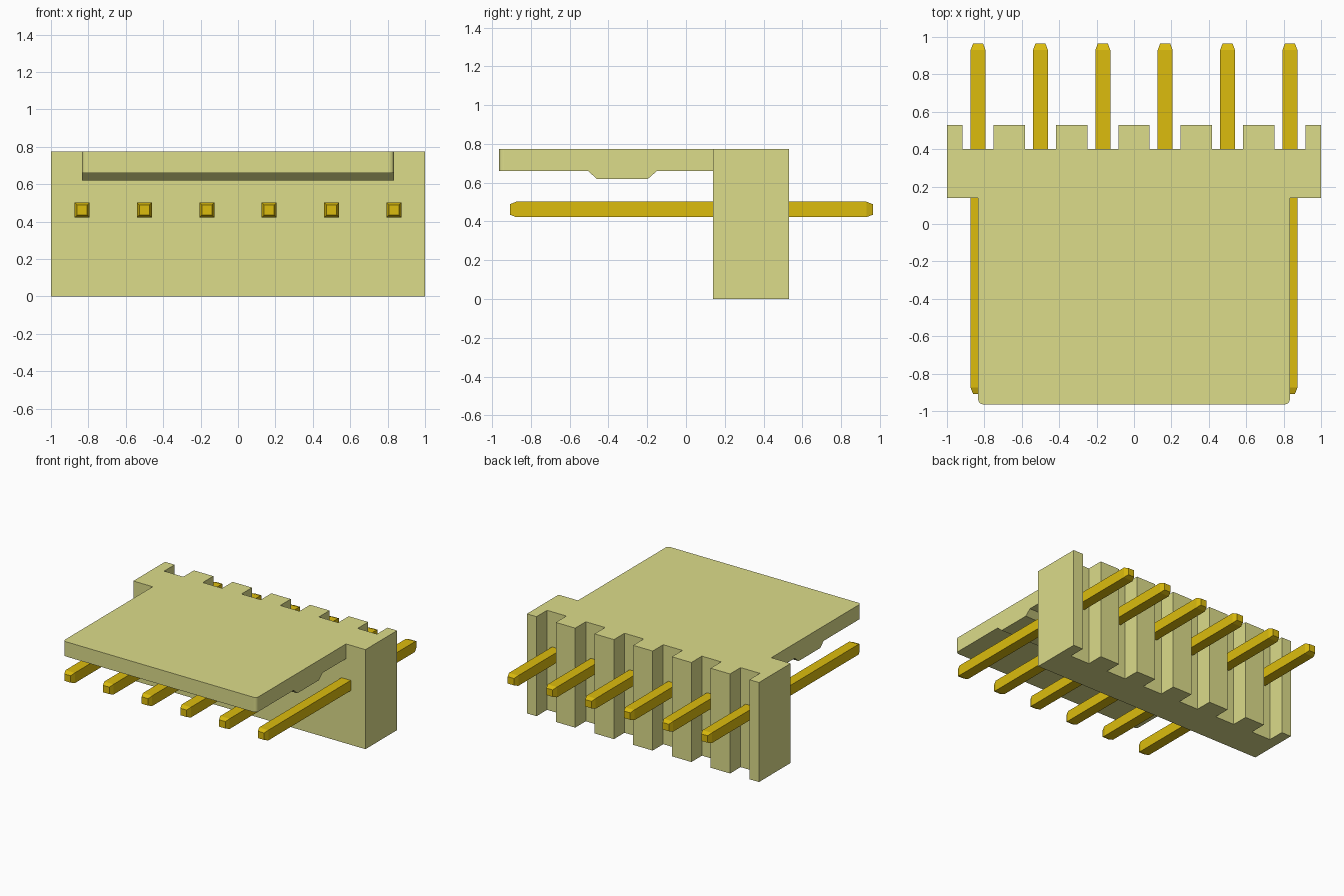
import bpy
import bmesh
from mathutils import Vector

if "Cube" in bpy.data.objects:
    bpy.data.objects.remove(bpy.data.objects["Cube"])

PINS = [(i - 2.5) * 0.3335 for i in range(6)]


def material(name, color):
    m = bpy.data.materials.new(name)
    m.diffuse_color = color
    m.use_nodes = True
    m.node_tree.nodes["Principled BSDF"].inputs["Base Color"].default_value = m.diffuse_color
    return m


def finish(name, bm, mat):
    bmesh.ops.recalc_face_normals(bm, faces=bm.faces)
    mesh = bpy.data.meshes.new(name)
    bm.to_mesh(mesh)
    bm.free()
    mesh.materials.append(mat)
    ob = bpy.data.objects.new(name, mesh)
    bpy.context.collection.objects.link(ob)
    return ob


def prism(points, direction):
    """Extrude a closed outline of 3D points along a vector."""
    bm = bmesh.new()
    face = bm.faces.new([bm.verts.new(p) for p in points])
    ext = bmesh.ops.extrude_face_region(bm, geom=[face])
    verts = [g for g in ext["geom"] if isinstance(g, bmesh.types.BMVert)]
    bmesh.ops.translate(bm, verts=verts, vec=Vector(direction))
    return bm


plastic = material("cream_plastic", (0.716, 0.716, 0.254, 1))
gold = material("gold", (0.716, 0.503, 0.004, 1))

# Housing block: comb-shaped plan with one slot behind each pin
FRONT, SLOT, BACK, TOP = 0.14, 0.40, 0.53, 0.775
plan = [(1, FRONT), (-1, FRONT), (-1, BACK)]
for x in PINS:
    plan += [(x - 0.083, BACK), (x - 0.083, SLOT),
             (x + 0.083, SLOT), (x + 0.083, BACK)]
plan.append((1, BACK))
finish("housing_block", prism([(x, y, 0) for x, y in plan], (0, 0, TOP)), plastic)

# Locking plate: side profile with latch ridge underneath, rounded front corners
HALF = 0.833
profile = [(FRONT, TOP), (-0.964, TOP), (-0.964, 0.66), (-0.505, 0.66),
           (-0.46, 0.62), (-0.196, 0.62), (-0.15, 0.66), (FRONT, 0.66)]
bm = prism([(-HALF, y, z) for y, z in profile], (2 * HALF, 0, 0))
corners = [e for e in bm.edges
           if all(v.co.y < -0.96 for v in e.verts)
           and abs(e.verts[0].co.x - e.verts[1].co.x) < 1e-4]
bmesh.ops.bevel(bm, geom=corners, offset=0.025, segments=5, profile=0.5,
                affect='EDGES')
finish("locking_plate", bm, plastic)

# Square pins with tapered tips
W, TIP, Z = 0.04, 0.027, 0.462
sections = [(-0.908, TIP), (-0.875, W), (0.93, W), (0.964, TIP)]
for n, x in enumerate(PINS, 1):
    bm = bmesh.new()
    rings = [[bm.verts.new((x + sx * r, y, Z + sz * r))
              for sx, sz in ((-1, -1), (1, -1), (1, 1), (-1, 1))]
             for y, r in sections]
    for a, b in zip(rings, rings[1:]):
        for i in range(4):
            j = (i + 1) % 4
            bm.faces.new((a[i], a[j], b[j], b[i]))
    bm.faces.new(rings[0])
    bm.faces.new(rings[-1])
    finish(f"pin_{n}", bm, gold)
